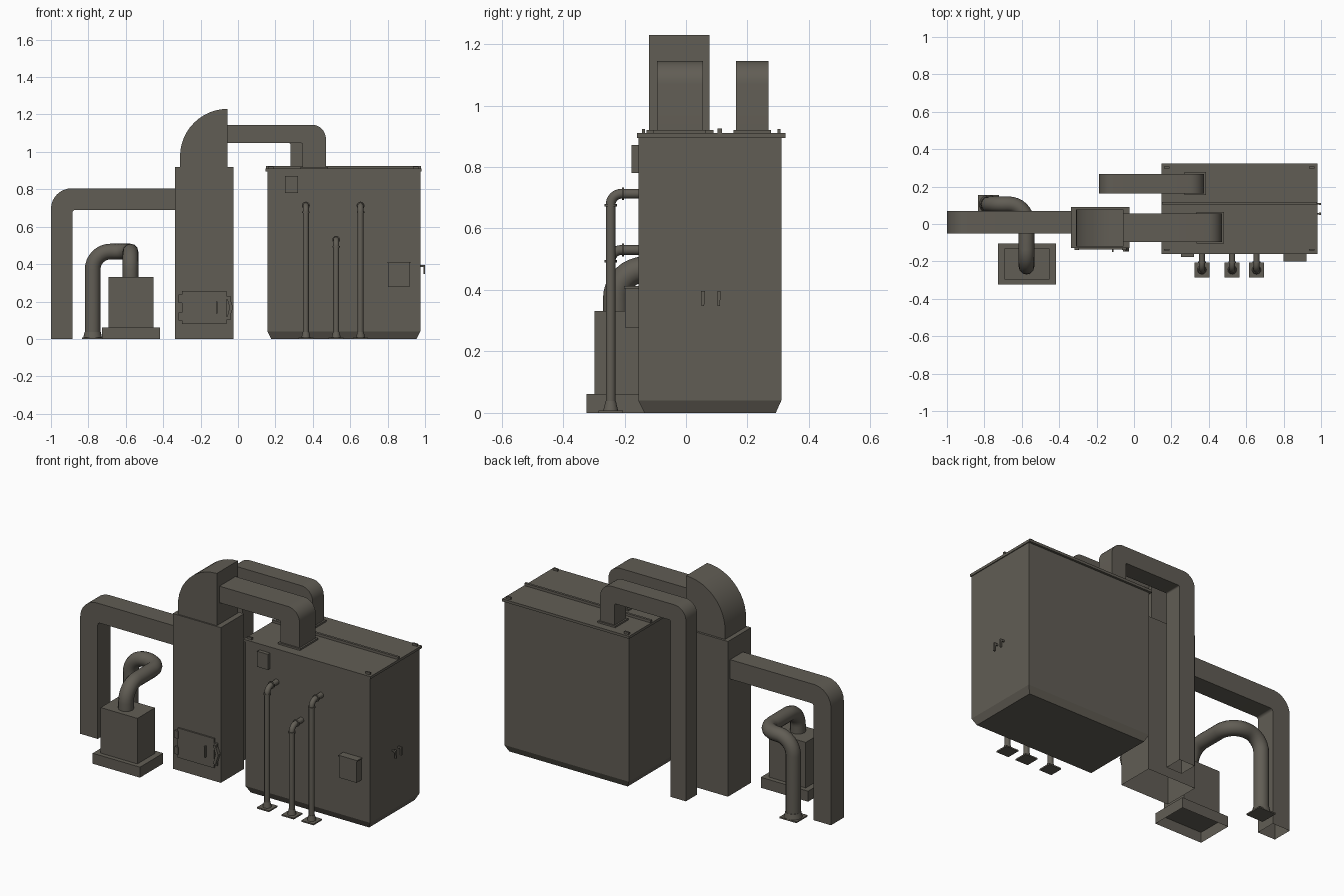
import bpy, bmesh, math
from mathutils import Vector, Matrix

if "Cube" in bpy.data.objects:
    bpy.data.objects.remove(bpy.data.objects["Cube"])

metal = bpy.data.materials.new("dark_grey_metal")
metal.diffuse_color = (0.12, 0.11, 0.09, 1)
metal.use_nodes = True
metal.node_tree.nodes["Principled BSDF"].inputs["Base Color"].default_value = metal.diffuse_color


def add(name, bm, smooth=False):
    bmesh.ops.recalc_face_normals(bm, faces=bm.faces)
    me = bpy.data.meshes.new(name)
    bm.to_mesh(me)
    bm.free()
    me.materials.append(metal)
    ob = bpy.data.objects.new(name, me)
    bpy.context.collection.objects.link(ob)
    if smooth:
        finish_smooth(ob)
    return ob


def finish_smooth(ob):
    bpy.ops.object.select_all(action='DESELECT')
    ob.select_set(True)
    bpy.context.view_layer.objects.active = ob
    bpy.ops.object.shade_smooth_by_angle(angle=math.radians(35))


def stack(name, *rings, bottom=True):
    """Loft of rectangles (x0, x1, y0, y1, z), bottom to top."""
    bm = bmesh.new()
    loops = [[bm.verts.new(p) for p in ((a, c, z), (b, c, z), (b, d, z), (a, d, z))]
             for a, b, c, d, z in rings]
    for lo, hi in zip(loops, loops[1:]):
        for i in range(4):
            j = (i + 1) % 4
            bm.faces.new((lo[i], lo[j], hi[j], hi[i]))
    bm.faces.new(loops[-1])
    if bottom:
        bm.faces.new(loops[0][::-1])
    return add(name, bm)


def box(name, x0, x1, y0, y1, z0, z1, bottom=True):
    return stack(name, (x0, x1, y0, y1, z0), (x0, x1, y0, y1, z1), bottom=bottom)


def fillet(pts, r, n=8):
    """Round the right-angled inner corners of a path."""
    pts = [Vector(p) for p in pts]
    out = [pts[0]]
    for a, p, b in zip(pts, pts[1:], pts[2:]):
        u, v = (a - p).normalized(), (b - p).normalized()
        c = p + (u + v) * r
        for i in range(n + 1):
            t = i / n * math.pi / 2
            out.append(c - v * r * math.cos(t) - u * r * math.sin(t))
    return out + [pts[-1]]


def duct(name, outer, inner, y0, y1, r_out, r_in):
    """Open-ended rectangular duct between two xz paths."""
    bm = bmesh.new()
    loops = []
    for o, i in zip(fillet([(x, 0, z) for x, z in outer], r_out),
                    fillet([(x, 0, z) for x, z in inner], r_in)):
        loops.append([bm.verts.new(p) for p in ((o.x, y0, o.z), (o.x, y1, o.z),
                                                (i.x, y1, i.z), (i.x, y0, i.z))])
    for lo, hi in zip(loops, loops[1:]):
        for i in range(4):
            j = (i + 1) % 4
            bm.faces.new((lo[i], lo[j], hi[j], hi[i]))
    return add(name, bm, True)


def pipe(name, pts, radius, bend):
    cu = bpy.data.curves.new(name, 'CURVE')
    cu.dimensions = '3D'
    cu.bevel_depth = radius
    cu.bevel_resolution = 4
    path = fillet(pts, bend)
    sp = cu.splines.new('POLY')
    sp.points.add(len(path) - 1)
    for q, p in zip(sp.points, path):
        q.co = (*p, 1)
    tmp = bpy.data.objects.new(name + "_path", cu)
    bpy.context.collection.objects.link(tmp)
    bpy.context.view_layer.update()
    me = bpy.data.meshes.new_from_object(tmp.evaluated_get(bpy.context.evaluated_depsgraph_get()))
    bpy.data.objects.remove(tmp)
    me.materials.clear()
    me.materials.append(metal)
    ob = bpy.data.objects.new(name, me)
    bpy.context.collection.objects.link(ob)
    finish_smooth(ob)


def cone(name, centre, r1, r2, depth, rot=None):
    bm = bmesh.new()
    m = Matrix.Translation(centre) @ (rot or Matrix())
    bmesh.ops.create_cone(bm, cap_ends=True, segments=20, radius1=r1, radius2=r2, depth=depth, matrix=m)
    add(name, bm, True)


along_y = Matrix.Rotation(math.pi / 2, 4, 'X')

# Main tank with chamfered bottom, and its lid
stack("tank", (0.178, 0.955, -0.135, 0.292, 0), (0.158, 0.975, -0.155, 0.31, 0.04),
      (0.158, 0.975, -0.155, 0.31, 0.897))
box("tank_lid", 0.147, 0.98, -0.16, 0.323, 0.895, 0.91)
box("lid_seam_bar", 0.15, 0.978, 0.103, 0.117, 0.91, 0.925)
for i, x in enumerate((0.175, 0.95)):
    for j, y in enumerate((-0.138, 0.303)):
        box(f"lid_lug_{i}{j}", x - 0.015, x + 0.015, y - 0.005, y + 0.005, 0.91, 0.923)

# Control boxes on the tank front
box("small_control_box", 0.25, 0.32, -0.177, -0.155, 0.78, 0.872)
box("large_control_box", 0.803, 0.917, -0.198, -0.155, 0.278, 0.405)
box("large_control_box_top", 0.798, 0.922, -0.201, -0.155, 0.405, 0.412)

# Levers on the tank side
for i, (y, w) in enumerate(((0.055, 0.007), (0.107, 0.005))):
    box(f"lever_arm_{i}", 0.97, 1.0, y - 0.004, y + 0.004, 0.385, 0.395)
    stack(f"lever_{i}", (0.992, 1.0, y - 0.004, y + 0.004, 0.347),
          (0.99, 1.0, y - w, y + w, 0.396))

# Three drain pipes on the tank front
for i, (x, z) in enumerate(((0.363, 0.713), (0.525, 0.53), (0.655, 0.713))):
    pipe(f"drain_pipe_{i}", [(x, -0.245, 0), (x, -0.245, z), (x, -0.15, z)], 0.016, 0.035)
    box(f"drain_plate_{i}", x - 0.04, x + 0.04, -0.285, -0.205, 0, 0.008)
    cone(f"drain_foot_{i}", (x, -0.245, 0.023), 0.024, 0.017, 0.03)
    cone(f"drain_collar_{i}", (x, -0.205, z), 0.021, 0.021, 0.008, along_y)
    cone(f"drain_ring_{i}", (x, -0.245, z - 0.037), 0.02, 0.02, 0.008)

# Tower and the curved hood on top
box("tower", -0.338, -0.023, -0.128, 0.09, 0, 0.92, bottom=False)
bm = bmesh.new()
prof = [(-0.055, 0.92), (-0.31, 0.92)]
prof += [(-0.055 - 0.255 * math.cos(t), 0.975 + 0.255 * math.sin(t))
         for t in (math.pi / 2 * k / 12 for k in range(13))]
face = bm.faces.new([bm.verts.new((x, -0.12, z)) for x, z in prof])
ext = bmesh.ops.extrude_face_region(bm, geom=[face], use_keep_orig=True)
bmesh.ops.translate(bm, vec=(0, 0.197, 0),
                    verts=[v for v in ext["geom"] if isinstance(v, bmesh.types.BMVert)])
add("tower_hood", bm, True)

# Tower door with hinges, handle and latch
box("tower_door", -0.30, -0.062, -0.137, -0.128, 0.08, 0.255)
for i, z in enumerate((0.215, 0.12)):
    box(f"door_hinge_{i}", -0.318, -0.295, -0.14, -0.128, z - 0.022, z + 0.022)
box("door_handle", -0.117, -0.11, -0.15, -0.137, 0.135, 0.2)
for i, (z0, z1) in enumerate(((0.1, 0.12), (0.21, 0.23))):
    box(f"door_catch_{i}", -0.065, -0.04, -0.14, -0.128, z0, z1)
stack("door_latch", (-0.06, -0.045, -0.148, -0.128, 0.11), (-0.045, -0.026, -0.148, -0.128, 0.17),
      (-0.06, -0.045, -0.148, -0.128, 0.22))

# Rectangular ducts
duct("left_duct", [(-1, 0), (-1, 0.805), (-0.33, 0.805)],
     [(-0.885, 0), (-0.885, 0.69), (-0.33, 0.69)], -0.05, 0.07, 0.11, 0.015)
duct("front_duct", [(-0.06, 1.145), (0.47, 1.145), (0.47, 0.9)],
     [(-0.06, 1.047), (0.345, 1.047), (0.345, 0.9)], -0.095, 0.055, 0.075, 0.008)
duct("back_duct", [(-0.187, 0), (-0.187, 1.145), (0.375, 1.145), (0.375, 0.9)],
     [(-0.085, 0), (-0.085, 1.047), (0.28, 1.047), (0.28, 0.9)], 0.163, 0.268, 0.075, 0.008)
box("front_duct_flange", 0.335, 0.48, -0.105, 0.065, 0.905, 0.92)
box("back_duct_flange", 0.27, 0.385, 0.155, 0.277, 0.905, 0.92)

# Blower box, base and its bent pipe
box("blower_base", -0.727, -0.417, -0.323, -0.105, 0, 0.062, bottom=False)
box("blower_body", -0.693, -0.452, -0.297, -0.132, 0.062, 0.332, bottom=False)
pipe("blower_pipe", [(-0.575, -0.228, 0.33), (-0.575, -0.228, 0.467), (-0.575, 0.105, 0.467),
                     (-0.777, 0.105, 0.467), (-0.777, 0.105, 0)], 0.042, 0.095)
box("blower_pipe_plate", -0.833, -0.722, 0.05, 0.155, 0, 0.008)
cone("blower_pipe_foot", (-0.777, 0.105, 0.023), 0.05, 0.043, 0.03)
